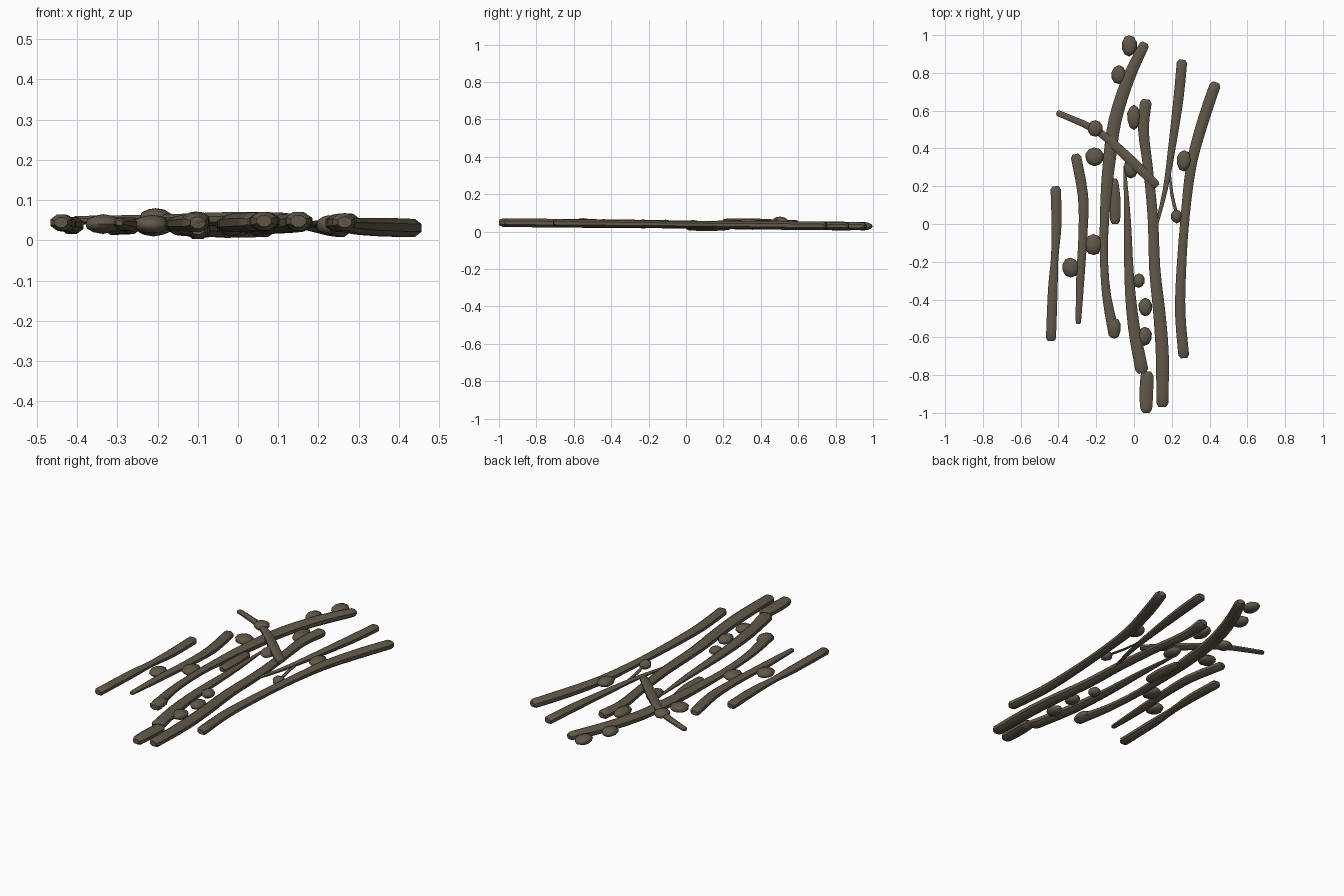
import bpy
import bmesh
import math
import random
from mathutils import Vector

random.seed(4)

if "Cube" in bpy.data.objects:
    bpy.data.objects.remove(bpy.data.objects["Cube"], do_unlink=True)

bark = bpy.data.materials.new("dull brown bark")
bark.use_nodes = True
colour = (0.118, 0.097, 0.064, 1)
bark.diffuse_color = colour
bark.node_tree.nodes["Principled BSDF"].inputs["Base Color"].default_value = colour


def ground_height(y):
    """Height of the litter centre line, which slopes gently to the back."""
    return 0.038 - 0.01 * y


def finish(name, bm, angle):
    bmesh.ops.recalc_face_normals(bm, faces=bm.faces)
    mesh = bpy.data.meshes.new(name)
    bm.to_mesh(mesh)
    bm.free()
    mesh.materials.append(bark)
    obj = bpy.data.objects.new(name, mesh)
    bpy.context.collection.objects.link(obj)
    bpy.ops.object.select_all(action='DESELECT')
    obj.select_set(True)
    bpy.context.view_layer.objects.active = obj
    bpy.ops.object.shade_smooth_by_angle(angle=math.radians(angle))


def smooth_path(points):
    """Catmull-Rom path through (x, y, half width) points."""
    pts = [Vector(p) for p in points]
    pts = [pts[0]] + pts + [pts[-1]]
    path = []
    for a, b, c, d in zip(pts, pts[1:], pts[2:], pts[3:]):
        for t in (0, 1 / 3, 2 / 3):
            path.append(0.5 * (2 * b + (c - a) * t + (2 * a - 5 * b + 4 * c - d) * t * t
                               + (3 * b - a - 3 * c + d) * t ** 3))
    path.append(pts[-1])
    return path


def stick(name, *points, lift=0.0, flat=0.8, sides=8):
    """Bent stick with a rounded top, flatter underside and blunt ends."""
    path = smooth_path(points)
    # Short chamfered rings at both tips
    for tip, inner in ((0, 1), (-1, -2)):
        end = path[tip].copy()
        step = (path[inner] - end).to_2d().normalized() * end.z * 0.6
        path[tip].z *= 0.6
        ring = Vector((end.x + step.x, end.y + step.y, end.z))
        path.insert(1 if tip == 0 else len(path) - 1, ring)
    bm = bmesh.new()
    rings = []
    for i, p in enumerate(path):
        along = (path[min(i + 1, len(path) - 1)] - path[max(i - 1, 0)]).to_2d().normalized()
        height = min(p.z * flat, 0.025)
        ring = []
        for k in range(sides):
            a = math.tau * (k + 0.5) / sides
            across, up = math.cos(a) * p.z * 1.06, math.sin(a) * height
            ring.append(bm.verts.new((p.x - along.y * across, p.y + along.x * across,
                                      ground_height(p.y) + lift + up)))
        rings.append(ring)
    for r, s in zip(rings, rings[1:]):
        for k in range(sides):
            n = (k + 1) % sides
            bm.faces.new((r[k], r[n], s[n], s[k]))
    bm.faces.new(rings[0])
    bm.faces.new(rings[-1])
    finish(name, bm, 40)


def pebble(name, x, y, rx, ry, lift=0.0):
    """Lumpy low-poly clod."""
    bm = bmesh.new()
    bmesh.ops.create_icosphere(bm, subdivisions=2, radius=1)
    for v in bm.verts:
        k = random.uniform(0.94, 1.04)
        v.co = Vector((x + v.co.x * rx * k, y + v.co.y * ry * k,
                       ground_height(y) + lift + v.co.z * 0.024 * k))
    finish(name, bm, 50)


# Long sticks, from the right side to the left
stick("right_stick", (-.44, -.62, .027), (-.43, -.35, .026), (-.42, -.18, .02),
      (-.41, 0, .027), (-.415, .2, .028))
stick("right_bent_stick", (-.295, -.53, .014), (-.285, -.3, .022), (-.27, -.05, .024),
      (-.27, .15, .028), (-.31, .37, .028))
stick("long_bowed_stick", (-.1, -.6, .032), (-.145, -.38, .024), (-.16, -.13, .022),
      (-.15, .13, .028), (-.13, .34, .034), (-.1, .55, .035), (-.03, .77, .033),
      (.06, .96, .027))
stick("front_stick", (.045, -.79, .035), (0, -.55, .032), (-.025, -.29, .026),
      (-.035, .03, .018), (-.05, .31, .006))
stick("long_middle_stick", (.15, -.97, .032), (.15, -.7, .035), (.135, -.48, .033),
      (.11, -.24, .03), (.1, .03, .028), (.075, .29, .026), (.05, .5, .029), (.065, .66, .032))
stick("tapered_stick", (.115, -.02, .008), (.165, .18, .013), (.2, .4, .02),
      (.235, .66, .027), (.255, .87, .028))
stick("left_stick", (.265, -.71, .029), (.245, -.48, .028), (.25, -.25, .026),
      (.27, .03, .024), (.305, .32, .028), (.37, .56, .031), (.435, .75, .03))

# Short pieces and the twig lying across
stick("short_stick", (-.1, 0, .026), (-.1, .12, .03), (-.105, .24, .02), lift=-.012)
stick("front_stub", (.065, -1, .03), (.065, -.9, .037), (.07, -.78, .034))
stick("cross_twig", (-.41, .59, .016), (-.19, .49, .02), (-.02, .34, .027),
      (.125, .2, .022), lift=.018, flat=.7)
stick("thin_splinter", (.19, .28, .004), (.2, .16, .009), (.23, .04, .008), flat=.4)

# Loose clods
pebble("back_clod", -.025, .945, .041, .057)
pebble("back_right_clod", -.08, .79, .041, .052)
pebble("oval_clod", 0, .565, .037, .067)
pebble("perched_clod", -.205, .505, .04, .044, .023)
pebble("right_clod", -.21, .355, .05, .05)
pebble("crossing_clod", -.015, .3, .04, .06)
pebble("left_clod", .265, .335, .04, .057, .01)
pebble("small_left_clod", .225, .04, .031, .036)
pebble("middle_right_clod", -.215, -.11, .046, .056)
pebble("far_right_clod", -.335, -.23, .046, .052)
pebble("small_middle_clod", .025, -.3, .032, .038)
pebble("middle_clod", .06, -.44, .037, .05)
pebble("front_clod", .055, -.595, .04, .05)
pebble("front_right_clod", -.105, -.55, .036, .057, .005)
